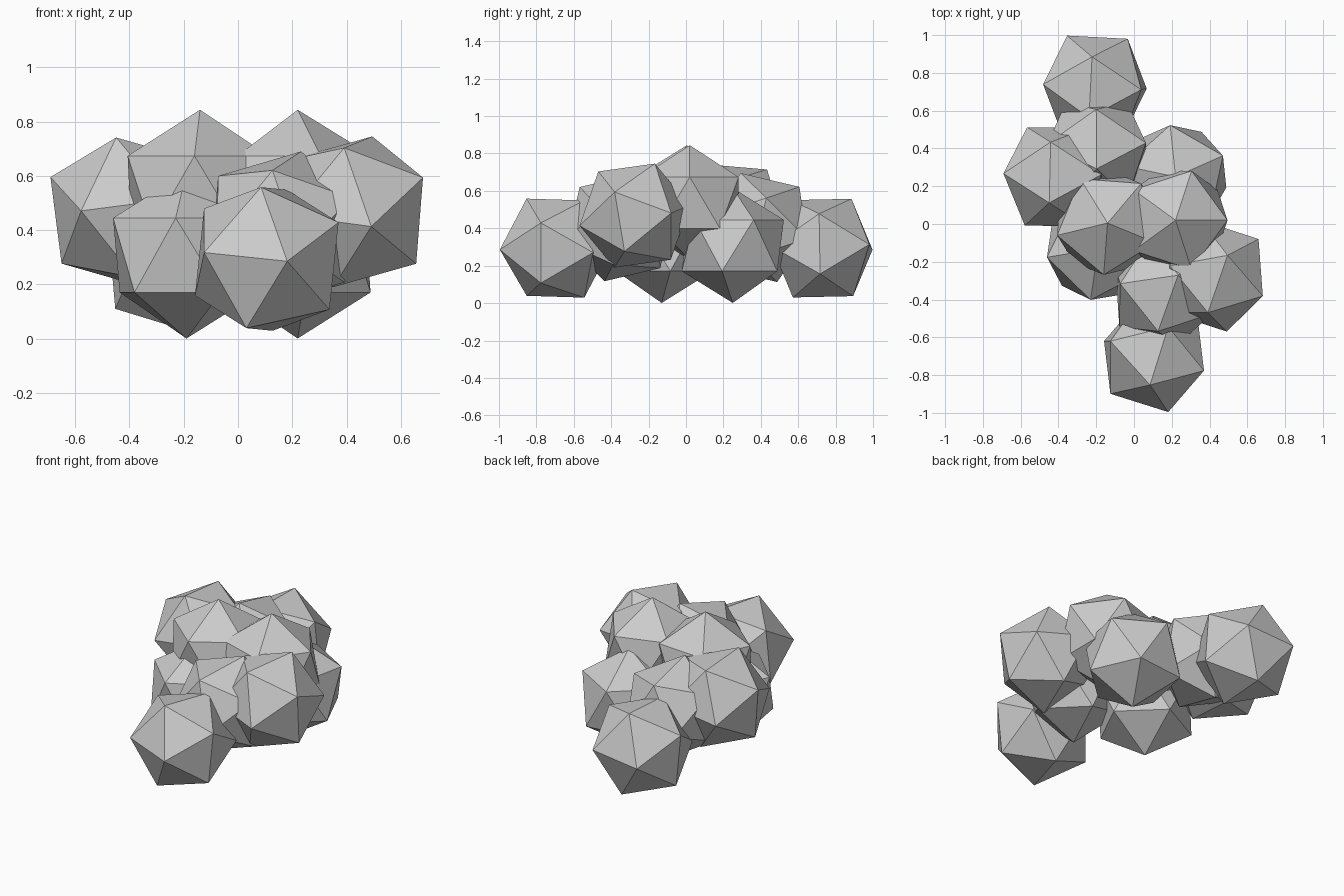
import bpy, bmesh
from math import cos, sin, radians
from mathutils import Vector, Matrix

if "Cube" in bpy.data.objects:
    bpy.data.objects.remove(bpy.data.objects["Cube"])

R = 0.307


def frame(a, b):
    """Orthonormal basis with z along a and x leaning toward b."""
    z = a.normalized()
    x = (b - z * b.dot(z)).normalized()
    return Matrix((x, z.cross(x), z)).transposed()


def lump(name, centre, tip, side):
    """Twenty-sided lump: one vertex points along tip, a neighbour leans toward side."""
    bm = bmesh.new()
    bmesh.ops.create_icosphere(bm, subdivisions=1, radius=R)
    bm.verts.ensure_lookup_table()
    top = max(bm.verts, key=lambda v: v.co.z)
    near = top.link_edges[0].other_vert(top)
    turn = frame(Vector(tip), Vector(side)) @ frame(top.co, near.co).transposed()
    bmesh.ops.transform(bm, matrix=turn.to_4x4(), verts=bm.verts)
    mesh = bpy.data.meshes.new(name)
    bm.to_mesh(mesh)
    bm.free()
    obj = bpy.data.objects.new(name, mesh)
    obj.location = centre
    bpy.context.collection.objects.link(obj)


# Upright lumps: name, centre, heading of one upper ring vertex
for name, c, deg in [
    ("top_left_lump", (-0.14, 0.005, 0.537), 49.7),
    ("top_right_lump", (0.22, 0.02, 0.537), 0),
    ("base_left_lump", (-0.19, -0.13, 0.308), 45.7),
    ("base_right_lump", (0.22, 0.25, 0.308), 24),
]:
    a = radians(deg)
    lump(name, c, (0, 0, 1), (cos(a), sin(a), 0))

# Tilted lumps: name, centre, one vertex position, a neighbouring vertex position
for name, c, p, q in [
    ("front_lump", (0.106, -0.698, 0.294), (0.085, -0.852, 0.558), (0.182, -0.997, 0.285)),
    ("back_lump", (-0.207, 0.728, 0.294), (-0.222, 0.885, 0.558), (-0.354, 1.0, 0.292)),
    ("left_lump", (-0.412, 0.25, 0.47), (-0.449, 0.112, 0.742), (-0.687, 0.265, 0.598)),
    ("right_lump", (0.423, -0.275, 0.468), (0.494, -0.168, 0.741), (0.394, -0.463, 0.709)),
    ("front_middle_lump", (0.16, -0.353, 0.404), (0.127, -0.57, 0.623), (0.235, -0.265, 0.689)),
    ("back_middle_lump", (-0.197, 0.39, 0.404), (-0.2, 0.607, 0.622), (-0.197, 0.275, 0.687)),
]:
    c, p, q = Vector(c), Vector(p), Vector(q)
    lump(name, c, p - c, q - c)
